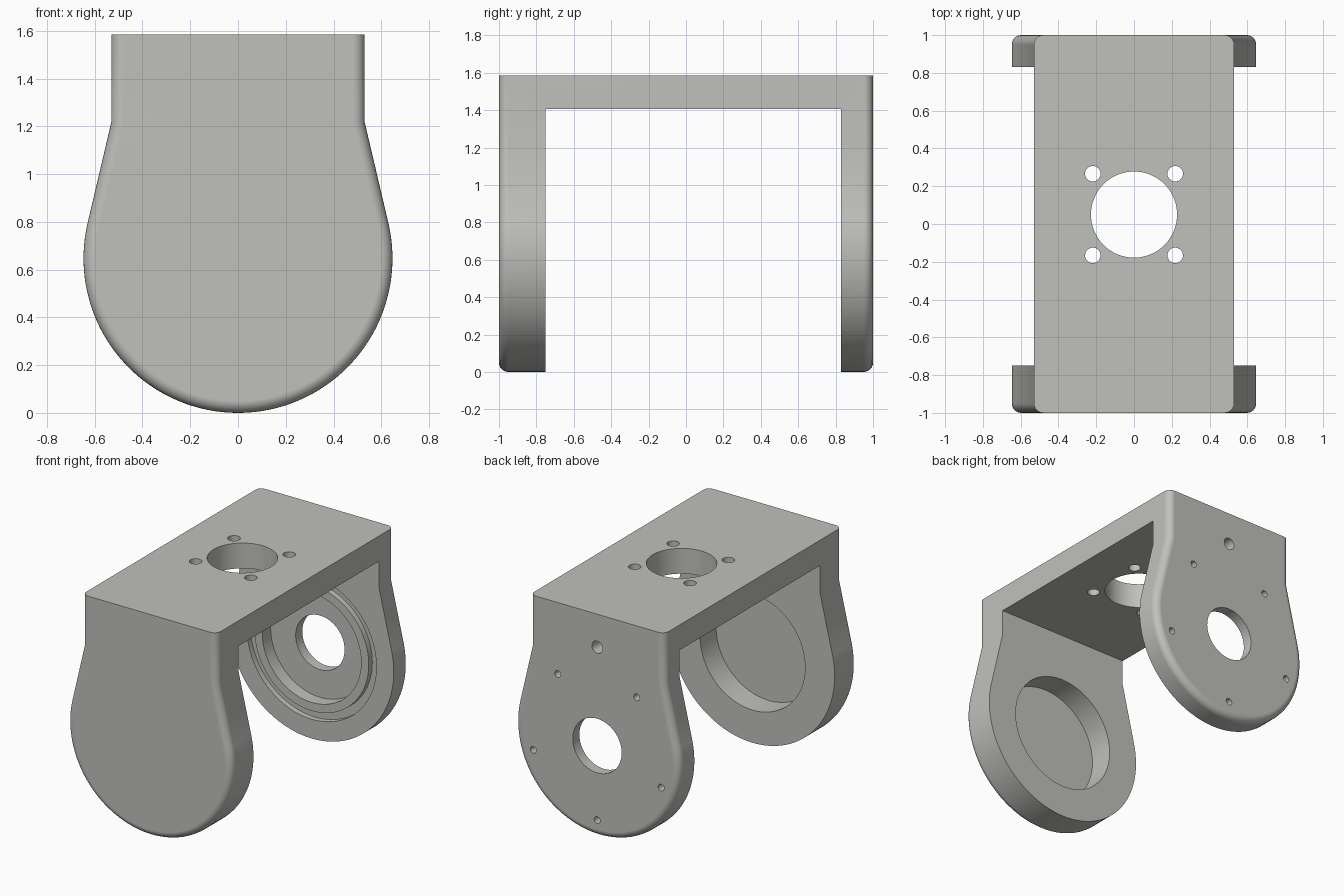
import bpy, bmesh, math
from mathutils import Matrix, Vector

if "Cube" in bpy.data.objects:
    bpy.data.objects.remove(bpy.data.objects["Cube"])

R, W, TOP, KNEE = 0.647, 0.53, 1.585, 1.22     # disc radius, half width, top, shoulder height
FILLET = 0.05
FRONT_IN, BACK_IN, UNDER = -0.75, 0.83, 1.405  # inner faces of the cheeks, underside of the bridge

grey = bpy.data.materials.new("light_grey")
grey.diffuse_color = (0.53, 0.53, 0.505, 1)
grey.use_nodes = True
grey.node_tree.nodes["Principled BSDF"].inputs["Base Color"].default_value = grey.diffuse_color


def make_object(name, bm):
    bmesh.ops.recalc_face_normals(bm, faces=bm.faces)
    mesh = bpy.data.meshes.new(name)
    bm.to_mesh(mesh)
    bm.free()
    obj = bpy.data.objects.new(name, mesh)
    bpy.context.collection.objects.link(obj)
    mesh.materials.append(grey)
    return obj


def outline(d):
    """Keyhole-shaped cheek outline, inset by d on all sides but the top."""
    theta = math.atan2(KNEE - R, W) - math.acos(R / math.hypot(W, KNEE - R))
    knee = R + (R - d - (W - d) * math.cos(theta)) / math.sin(theta)
    n = 72
    arc = [theta - i / n * (math.pi + 2 * theta) for i in range(n + 1)]
    pts = [(W - d, TOP), (W - d, knee)]
    pts += [((R - d) * math.cos(a), R + (R - d) * math.sin(a)) for a in arc]
    return pts + [(d - W, knee), (d - W, TOP)]


def cylinder(bm, centre, radius, lo, hi, axis="Y", segments=64):
    """Cylinder from lo to hi along the axis; centre is (x, z) or (x, y)."""
    mid = (lo + hi) / 2
    if axis == "Y":
        mat = Matrix.Translation((centre[0], mid, centre[1])) @ Matrix.Rotation(math.pi / 2, 4, "X")
    else:
        mat = Matrix.Translation((centre[0], centre[1], mid))
    bmesh.ops.create_cone(bm, cap_ends=True, segments=segments, radius1=radius, radius2=radius,
                          depth=hi - lo, matrix=mat)


# Bracket body: outline lofted from front to back with rounded outer edges
steps = 6
curve = [(FILLET * (1 - math.sin(a)), FILLET * (1 - math.cos(a)))
         for a in (i / steps * math.pi / 2 for i in range(steps + 1))]
sections = [(-1 + dy, d) for d, dy in curve] + [(1 - dy, d) for d, dy in reversed(curve)]
bm = bmesh.new()
rings = [[bm.verts.new((x, y, z)) for x, z in outline(d)] for y, d in sections]
for a, b in zip(rings, rings[1:]):
    for i in range(len(a)):
        j = (i + 1) % len(a)
        bm.faces.new((a[i], a[j], b[j], b[i]))
bm.faces.new(rings[0])
bm.faces.new(rings[-1])
body = make_object("bracket", bm)


def cut(name, bm):
    cutter = make_object(name, bm)
    cutter.hide_render = True
    mod = body.modifiers.new(name, "BOOLEAN")
    mod.operation = "DIFFERENCE"
    mod.solver = "EXACT"
    mod.object = cutter
    bpy.context.view_layer.objects.active = body
    bpy.ops.object.modifier_apply(modifier=name)
    bpy.data.objects.remove(cutter)


# Open space between the two cheeks
bm = bmesh.new()
bmesh.ops.create_cube(bm, size=1)
bmesh.ops.scale(bm, vec=(3, BACK_IN - FRONT_IN, 2), verts=bm.verts)
bmesh.ops.translate(bm, vec=Vector((0, (BACK_IN + FRONT_IN) / 2, UNDER - 1)), verts=bm.verts)
cut("gap_cutter", bm)

# Bridge: large hole and four screw holes
bm = bmesh.new()
cylinder(bm, (0, 0.05), 0.228, 1.2, 1.8, "Z")
for sx in (-1, 1):
    for sy in (-1, 1):
        cylinder(bm, (sx * 0.218, 0.05 + sy * 0.216), 0.041, 1.2, 1.8, "Z", 32)
cut("bridge_hole_cutter", bm)

# Front cheek: blind round pocket on the inside
bm = bmesh.new()
cylinder(bm, (0, R), 0.414, -0.93, -0.6, segments=96)
cut("front_pocket_cutter", bm)

# Back cheek: ring groove, stepped bore and shaft hole
bm = bmesh.new()
outer, inner = [], []
for i in range(96):
    a = i / 96 * 2 * math.pi
    c, s = math.cos(a), math.sin(a)
    for ring, r in ((outer, 0.51), (inner, 0.45)):
        ring.append([bm.verts.new((r * c, y, R + r * s)) for y in (0.75, 0.87)])
for i in range(96):
    j = (i + 1) % 96
    for ring in (outer, inner):
        bm.faces.new((ring[i][0], ring[j][0], ring[j][1], ring[i][1]))
    for k in (0, 1):
        bm.faces.new((outer[i][k], outer[j][k], inner[j][k], inner[i][k]))
cut("groove_cutter", bm)
for name, r, lo, hi in (("bore_cutter", 0.39, 0.7, 0.925), ("shaft_cutter", 0.193, 0.8, 1.2)):
    bm = bmesh.new()
    cylinder(bm, (0, R), r, lo, hi, segments=96)
    cut(name, bm)

# Back cheek: five small screw holes in a circle and one larger hole above
bm = bmesh.new()
for k in range(5):
    a = math.radians(-90 + 72 * k)
    cylinder(bm, (0.53 * math.cos(a), R + 0.53 * math.sin(a)), 0.024, 0.92, 1.2, segments=24)
cylinder(bm, (0, 1.35), 0.043, 0.7, 1.2, segments=32)
cut("screw_hole_cutter", bm)

# Smooth shading with crisp edges and flat main faces
bpy.ops.object.select_all(action="DESELECT")
body.select_set(True)
bpy.context.view_layer.objects.active = body
bpy.ops.object.shade_smooth_by_angle(angle=math.radians(25))
normals = body.modifiers.new("weighted_normals", "WEIGHTED_NORMAL")
normals.keep_sharp = True
